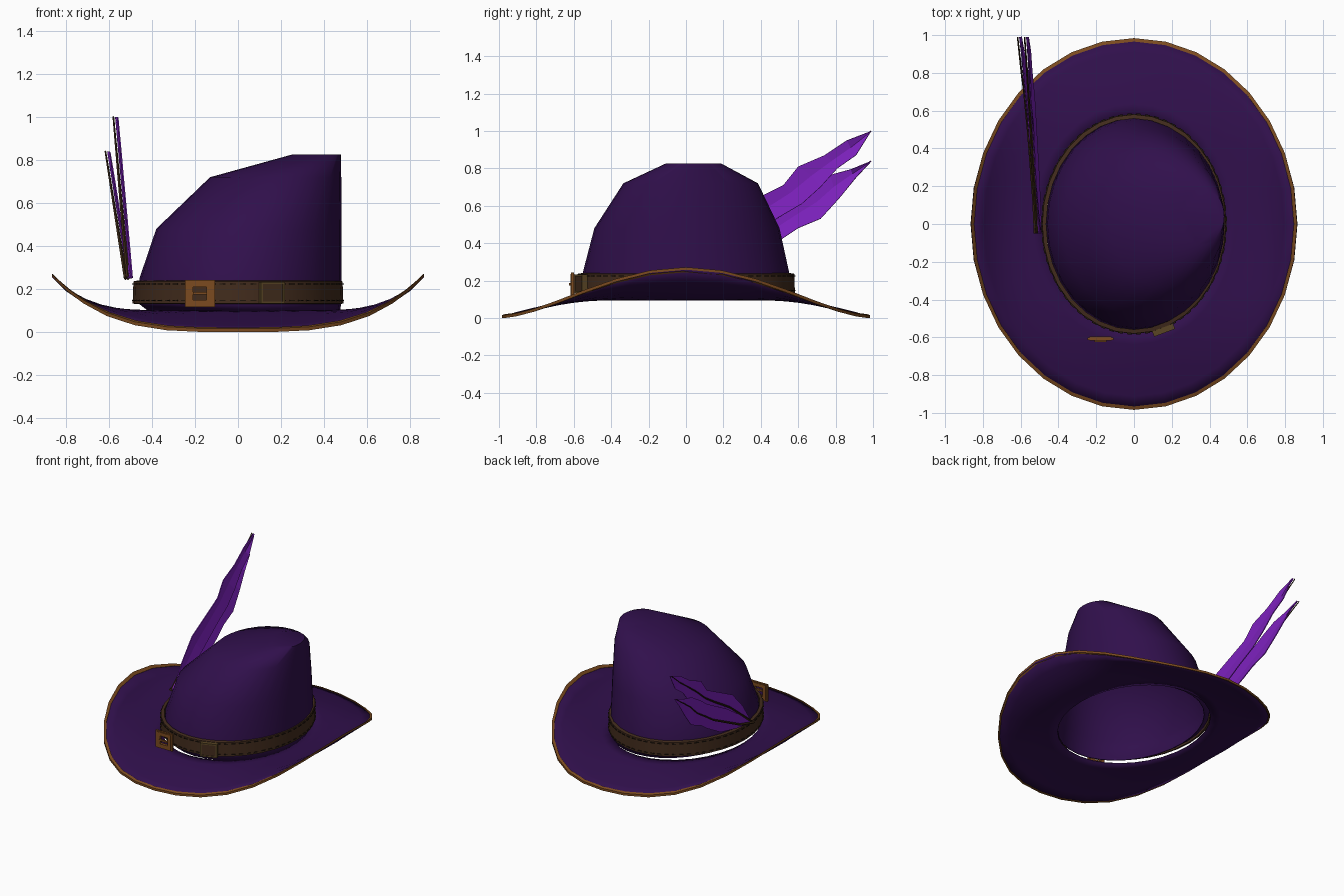
import bpy, bmesh, math
from mathutils import Matrix, Vector

if "Cube" in bpy.data.objects:
    bpy.data.objects.remove(bpy.data.objects["Cube"])


def material(name, rgb):
    m = bpy.data.materials.new(name)
    m.diffuse_color = (*rgb, 1)
    m.use_nodes = True
    m.node_tree.nodes["Principled BSDF"].inputs["Base Color"].default_value = m.diffuse_color
    return m


FELT = material("dark purple felt", (0.03, 0.005, 0.072))
LEATHER = material("brown leather", (0.055, 0.025, 0.012))
TRIM = material("copper trim", (0.2, 0.07, 0.014))
VANE = material("bright violet", (0.2, 0.015, 0.5))
QUILL = material("quill brown", (0.045, 0.022, 0.008))
STITCH = material("dark stitch", (0.014, 0.008, 0.004))
BRASS = material("dull brass", (0.1, 0.06, 0.018))


def finish(name, bm, mat, smooth=None, thickness=0):
    bmesh.ops.recalc_face_normals(bm, faces=bm.faces)
    me = bpy.data.meshes.new(name)
    bm.to_mesh(me)
    bm.free()
    ob = bpy.data.objects.new(name, me)
    bpy.context.collection.objects.link(ob)
    me.materials.append(mat)
    if thickness:
        mod = ob.modifiers.new("thickness", 'SOLIDIFY')
        mod.thickness = thickness
        mod.offset = -1
    if smooth:
        bpy.ops.object.select_all(action='DESELECT')
        ob.select_set(True)
        bpy.context.view_layer.objects.active = ob
        bpy.ops.object.shade_smooth_by_angle(angle=math.radians(smooth))
    return ob


def loft(rings, cap=False, wrap=False):
    """Skin a list of equal-length closed point rings."""
    bm = bmesh.new()
    vs = [[bm.verts.new(p) for p in ring] for ring in rings]
    n = len(vs[0])
    pairs = list(zip(vs, vs[1:])) + ([(vs[-1], vs[0])] if wrap else [])
    for a, b in pairs:
        for i in range(n):
            j = (i + 1) % n
            bm.faces.new((a[i], a[j], b[j], b[i]))
    if cap:
        bm.faces.new(vs[-1])
    return bm


def ellipse(cx, cy, rx, ry, z, n=32):
    return [(cx + rx * math.cos(a), cy + ry * math.sin(a), z)
            for a in (2 * math.pi * i / n for i in range(n))]


def box(bm, centre, size, rot=0):
    m = (Matrix.Translation(centre) @ Matrix.Rotation(rot, 4, 'Z')
         @ Matrix.Diagonal((*size, 1)))
    bmesh.ops.create_cube(bm, size=1, matrix=m)


# Brim: rolls up at both sides, dips at front and back
HX, HY, OX, OY = 0.47, 0.57, 0.86, 0.98


def brim_ring(t, dz=0.0, n=32):
    pts = []
    for i in range(n):
        a = 2 * math.pi * i / n
        c, s = math.cos(a), math.sin(a)
        rim = 0.012 + 0.25 * abs(c) ** 3.5
        z = 0.102 + (rim - 0.102) * max(t, 0) ** (1.25 + 1.6 * c * c)
        pts.append(((HX + (OX - HX) * t) * c, (HY + (OY - HY) * t) * s, z + dz))
    return pts


finish("brim", loft([brim_ring(i / 6) for i in range(7)]), FELT, 50, 0.008)

# Rolled edge trim around the brim
finish("brim_trim", loft([brim_ring(0.965, 0.006), brim_ring(1.01, 0.005),
                          brim_ring(1.01, -0.011), brim_ring(0.985, -0.011)],
                         wrap=True), TRIM, 30)

# Crown: slanted on one side, upright on the other (left, right, centre y, half depth, z)
profile = [(-0.42, 0.475, 0, 0.555, 0.10), (-0.465, 0.48, 0, 0.565, 0.135),
           (-0.458, 0.48, 0, 0.55, 0.25), (-0.38, 0.48, 0.005, 0.495, 0.48),
           (-0.13, 0.48, 0.025, 0.36, 0.72), (0.25, 0.478, 0.04, 0.15, 0.825)]
finish("crown", loft([ellipse((l + r) / 2, cy, (r - l) / 2, ry, z)
                      for l, r, cy, ry, z in profile], cap=True), FELT, 70, 0.005)

# Leather band
finish("band", loft([ellipse(0, 0, 0.475, 0.565, 0.13), ellipse(0, 0, 0.49, 0.582, 0.133),
                     ellipse(0, 0, 0.486, 0.58, 0.236), ellipse(0, 0, 0.465, 0.558, 0.24)],
                    wrap=True), LEATHER, 40)

# Two rows of stitches on the band
bm = bmesh.new()
for z in (0.147, 0.224):
    for i in range(64):
        a = 2 * math.pi * (i + 0.5) / 64
        x, y = 0.488 * math.cos(a), 0.581 * math.sin(a)
        box(bm, (x, y, z), (0.028, 0.008, 0.005),
            math.atan2(0.581 * math.cos(a), -0.488 * math.sin(a)))
finish("band_stitches", bm, STITCH)


def frame(name, centre, w, h, bar, depth, mat, rot=0, prong=False):
    """Rectangular frame standing in the xz plane."""
    bm = bmesh.new()
    for s in (-1, 1):
        box(bm, (s * (w - bar) / 2, 0, 0), (bar, depth, h))
        box(bm, (0, 0, s * (h - bar) / 2), (w - 2 * bar, depth, bar))
    if prong:
        box(bm, (0, -depth / 2, 0), (0.065, 0.014, 0.012))
    bmesh.ops.transform(bm, verts=bm.verts,
                        matrix=Matrix.Translation(centre) @ Matrix.Rotation(rot, 4, 'Z'))
    return finish(name, bm, mat)


# Buckle in front of the band, and the strap keeper
frame("buckle", (-0.177, -0.607, 0.18), 0.115, 0.112, 0.026, 0.022, TRIM, prong=True)
frame("buckle_rim", (-0.177, -0.607, 0.18), 0.138, 0.125, 0.013, 0.014, TRIM)
frame("strap_keeper", (0.157, -0.562, 0.183), 0.118, 0.1, 0.01, 0.03, BRASS, 0.36)
bm = bmesh.new()
box(bm, (0.157, -0.562, 0.183), (0.1, 0.022, 0.085), 0.36)
finish("strap_end", bm, LEATHER)


def feather(name, upper, lower, shaft, x0, lean):
    """Leaf-shaped vane folded along a shaft, with a quill on its outer side."""
    def place(p, dx=0):
        return Vector((x0 - lean * (p[1] - 0.25) + dx, p[0], p[1]))
    bm = bmesh.new()
    rows = [[bm.verts.new(place(p, dx)) for p in line]
            for line, dx in ((upper, 0.006), (shaft, -0.004), (lower, 0.006))]
    for a, b in zip(rows, rows[1:]):
        for i in range(len(a) - 1):
            bm.faces.new((a[i], a[i + 1], b[i + 1], b[i]))
    bmesh.ops.remove_doubles(bm, verts=bm.verts, dist=0.0005)
    finish(name + "_vane", bm, VANE, None, 0.006)
    rings = []
    for i, p in enumerate(shaft):
        r = 0.009 - 0.005 * i / (len(shaft) - 1)
        c = place(p, -0.012)
        rings.append([c + Vector((r * math.cos(k * math.pi / 2), 0,
                                  r * math.sin(k * math.pi / 2))) for k in range(4)])
    finish(name + "_quill", loft(rings, cap=True), QUILL)


feather("tall_feather",
        [(-.05, .26), (.06, .41), (.2, .55), (.42, .66), (.52, .71), (.6, .81),
         (.74, .87), (.86, .95), (.99, 1.0)],
        [(-.04, .25), (.1, .3), (.3, .41), (.5, .54), (.62, .61), (.72, .7),
         (.81, .8), (.91, .87), (.985, .99)],
        [(-.05, .25), (.08, .35), (.25, .48), (.45, .6), (.56, .67), (.67, .76),
         (.78, .84), (.88, .91), (.99, 1.0)], -0.5, 0.09)
feather("low_feather",
        [(-.05, .26), (.1, .36), (.3, .49), (.45, .57), (.56, .63), (.66, .7),
         (.77, .765), (.88, .795), (.99, .84)],
        [(-.04, .25), (.13, .27), (.33, .32), (.51, .42), (.6, .48), (.72, .53),
         (.82, .64), (.91, .75), (.985, .83)],
        [(-.05, .25), (.12, .3), (.32, .4), (.48, .48), (.58, .545), (.7, .62),
         (.79, .7), (.89, .77), (.99, .84)], -0.51, 0.16)
